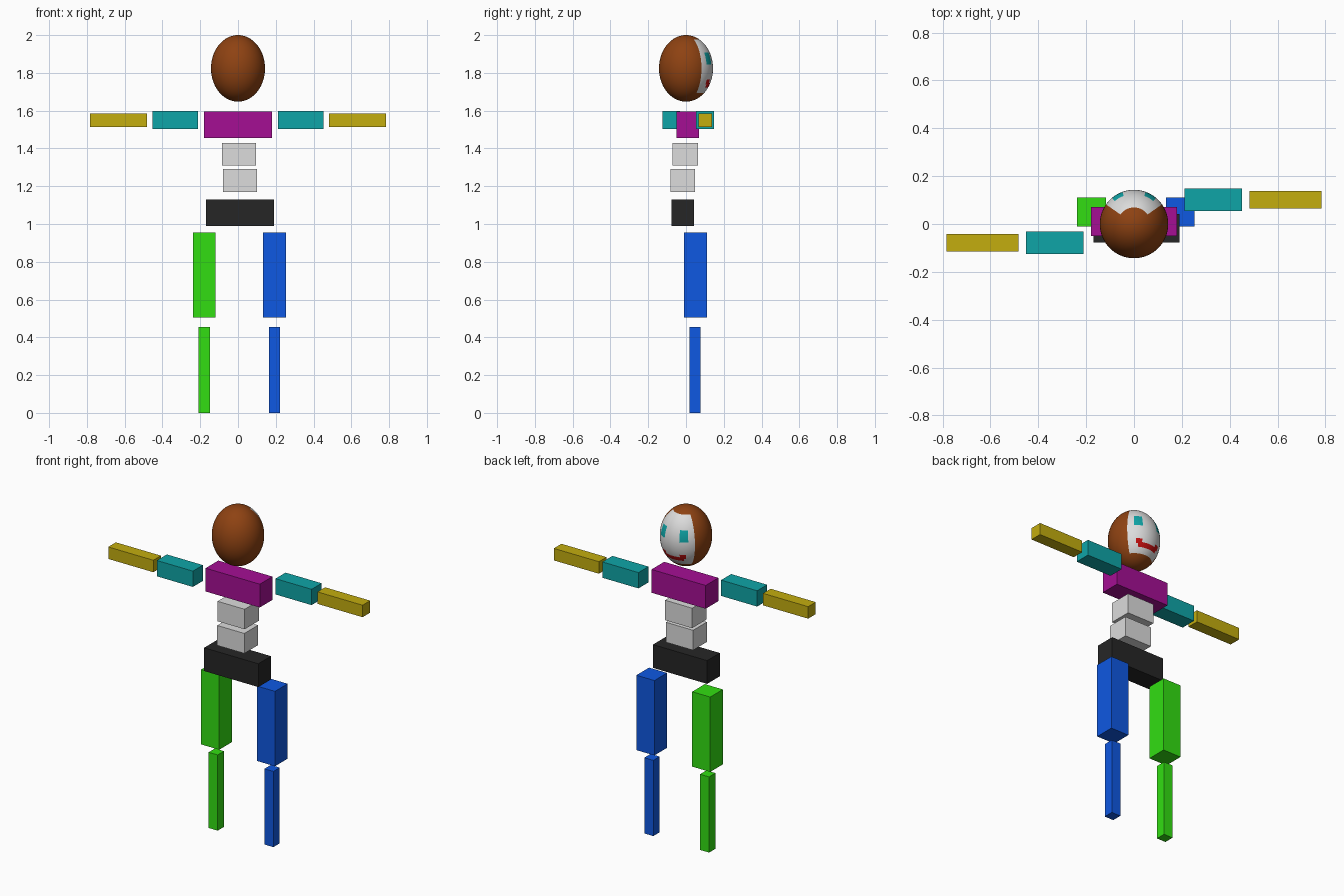
import bpy, bmesh, math

if "Cube" in bpy.data.objects:
    bpy.data.objects.remove(bpy.data.objects["Cube"])


def material(name, r, g, b):
    """Flat colour given as 0-255 sRGB, stored as linear."""
    def lin(c):
        c /= 255
        return c / 12.92 if c <= 0.04045 else ((c + 0.055) / 1.055) ** 2.4
    m = bpy.data.materials.new(name)
    m.diffuse_color = (lin(r), lin(g), lin(b), 1)
    m.use_nodes = True
    m.node_tree.nodes["Principled BSDF"].inputs["Base Color"].default_value = m.diffuse_color
    return m


brown = material("brown", 142, 66, 18)
white = material("white", 220, 220, 220)
teal = material("teal", 15, 165, 167)
red = material("red", 195, 15, 15)
purple = material("purple", 165, 15, 148)
yellow = material("yellow", 195, 173, 15)
black = material("black", 38, 38, 38)
green = material("green", 50, 222, 18)
blue = material("blue", 15, 88, 226)


def box(name, centre, size, mat):
    bm = bmesh.new()
    bmesh.ops.create_cube(bm, size=1)
    for v in bm.verts:
        v.co = [c * s for c, s in zip(v.co, size)]
    me = bpy.data.meshes.new(name)
    bm.to_mesh(me)
    bm.free()
    me.materials.append(mat)
    ob = bpy.data.objects.new(name, me)
    ob.location = centre
    bpy.context.collection.objects.link(ob)
    return ob


# Trunk
box("chest", (0, 0.01, 1.525), (0.36, 0.12, 0.14), purple)
box("upper_waist", (0.005, -0.005, 1.37), (0.18, 0.135, 0.12), white)
box("lower_waist", (0.01, -0.018, 1.23), (0.18, 0.13, 0.12), white)
box("pelvis", (0.01, -0.018, 1.06), (0.36, 0.12, 0.14), black)

# Arms, one swung slightly forward and the other back
for side, s, y in (("left", -1, -0.078), ("right", 1, 0.101)):
    box(side + "_upper_arm", (s * 0.332, y, 1.55), (0.24, 0.095, 0.095), teal)
    box(side + "_forearm", (s * 0.633, y, 1.55), (0.30, 0.072, 0.072), yellow)

# Legs
for side, x, mat in (("left", -0.178, green), ("right", 0.193, blue)):
    box(side + "_thigh", (x, 0.05, 0.73), (0.12, 0.12, 0.45), mat)
    box(side + "_shin", (x, 0.048, 0.2275), (0.06, 0.06, 0.455), mat)

# Egg-shaped head with a face painted on the +y side
HEAD_Z = 1.824
bm = bmesh.new()
bmesh.ops.create_uvsphere(bm, u_segments=72, v_segments=56, radius=1)
for v in bm.verts:
    v.co = (v.co.x * 0.143, v.co.y * 0.143, v.co.z * 0.176)
for f in bm.faces:
    c = f.calc_center_median()
    f.smooth = True
    turn = abs(math.degrees(math.atan2(c.x, c.y)))
    z = c.z + HEAD_Z
    if turn < 55 and 1.69 < z < 1.976:
        f.material_index = 1                                  # face mask
        if 20 < turn < 40 and 1.845 < z < 1.905:
            f.material_index = 2                              # eyes
        elif turn < 30 and 1.72 < z < 1.75:
            f.material_index = 3                              # mouth
        elif 20 < turn < 35 and 1.735 < z < 1.768:
            f.material_index = 3                              # mouth corners
me = bpy.data.meshes.new("head")
bm.to_mesh(me)
bm.free()
for m in (brown, white, teal, red):
    me.materials.append(m)
head = bpy.data.objects.new("head", me)
head.location = (0, 0, HEAD_Z)
bpy.context.collection.objects.link(head)
